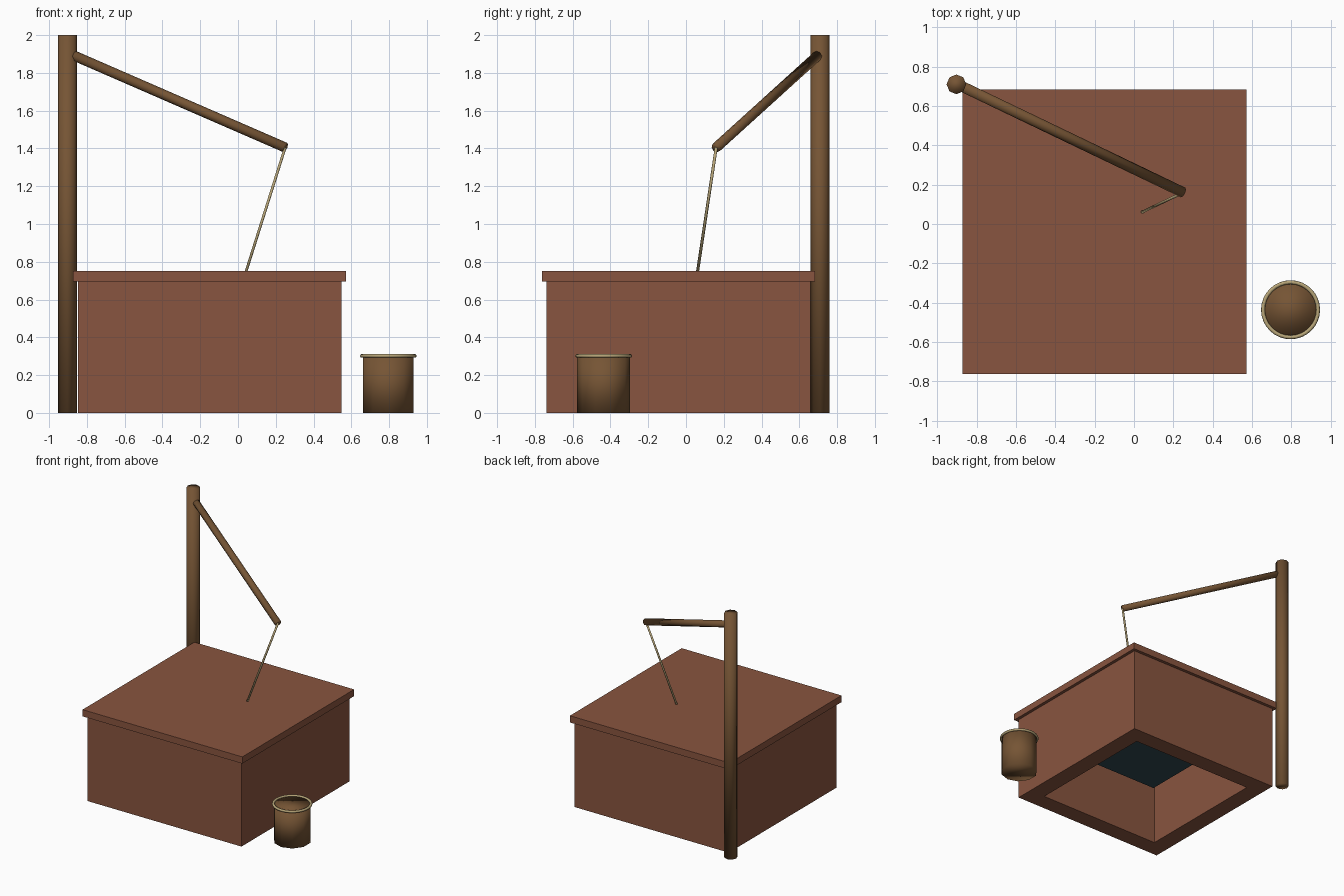
import bpy, bmesh
from mathutils import Vector

cube = bpy.data.objects.get("Cube")
if cube:
    bpy.data.objects.remove(cube, do_unlink=True)


def material(name, rgb):
    mat = bpy.data.materials.new(name)
    mat.use_nodes = True
    colour = (*rgb, 1)
    mat.diffuse_color = colour
    mat.node_tree.nodes["Principled BSDF"].inputs["Base Color"].default_value = colour
    return mat


BRICK = material("brick_brown", (0.25, 0.09, 0.05))
WOOD = material("dark_wood", (0.18, 0.09, 0.035))
ROPE = material("tan_rope", (0.48, 0.38, 0.19))
WATER = material("dark_water", (0.03, 0.065, 0.08))


def finish(name, mat, smooth=False):
    obj = bpy.context.object
    obj.name = obj.data.name = name
    obj.data.materials.append(mat)
    if smooth:
        bpy.ops.object.shade_smooth()
    return obj


def box(name, half, bottom, top, mat):
    bpy.ops.mesh.primitive_cube_add(size=2, location=(CX, CY, (bottom + top) / 2))
    bpy.context.object.scale = (half, half, (top - bottom) / 2)
    bpy.ops.object.transform_apply(location=True, rotation=False, scale=True)
    return finish(name, mat)


def rod(name, start, end, radius, sides, mat):
    start, end = Vector(start), Vector(end)
    axis = end - start
    bpy.ops.mesh.primitive_cylinder_add(
        vertices=sides, radius=radius, depth=axis.length, location=(start + end) / 2,
        rotation=axis.to_track_quat('Z', 'Y').to_euler() if axis.xy.length else (0, 0, 0))
    return finish(name, mat, smooth=True)


# Well: square block, hollowed from below, with a slab lid and water inside
CX, CY = -0.15, -0.04
walls = box("well_walls", 0.698, 0, 0.695, BRICK)
bm = bmesh.new()
bm.from_mesh(walls.data)
base = min(bm.faces, key=lambda f: f.calc_center_median().z)
bmesh.ops.inset_region(bm, faces=[base], thickness=0.2)
shaft = bmesh.ops.extrude_face_region(bm, geom=[base])
bmesh.ops.translate(bm, vec=(0, 0, 0.68),
                    verts=[v for v in shaft["geom"] if isinstance(v, bmesh.types.BMVert)])
bmesh.ops.delete(bm, geom=[f for f in [base] if f.is_valid], context='FACES_ONLY')
bmesh.ops.recalc_face_normals(bm, faces=bm.faces)
bm.to_mesh(walls.data)
bm.free()

box("well_lid", 0.723, 0.695, 0.75, BRICK)

bpy.ops.mesh.primitive_plane_add(size=1, location=(CX, CY, 0.44))
bpy.context.object.scale = (0.996, 0.996, 1)
finish("water", WATER)

# Post, slanting arm and hanging rope
rod("post", (-0.903, 0.71, 0), (-0.903, 0.71, 2), 0.05, 8, WOOD)
arm_tip = (0.25, 0.16, 1.405)
rod("arm", (-0.865, 0.695, 1.89), arm_tip, 0.027, 8, WOOD)
rod("rope", arm_tip, (0.04, 0.06, 0.74), 0.008, 6, ROPE)

# Bucket with a rope rim
BX, BY = 0.796, -0.436
rod("bucket", (BX, BY, 0), (BX, BY, 0.3), 0.14, 10, WOOD)
bpy.ops.mesh.primitive_torus_add(location=(BX, BY, 0.302), major_radius=0.14,
                                 minor_radius=0.01, major_segments=32, minor_segments=8)
finish("bucket_rim", ROPE, smooth=True)
